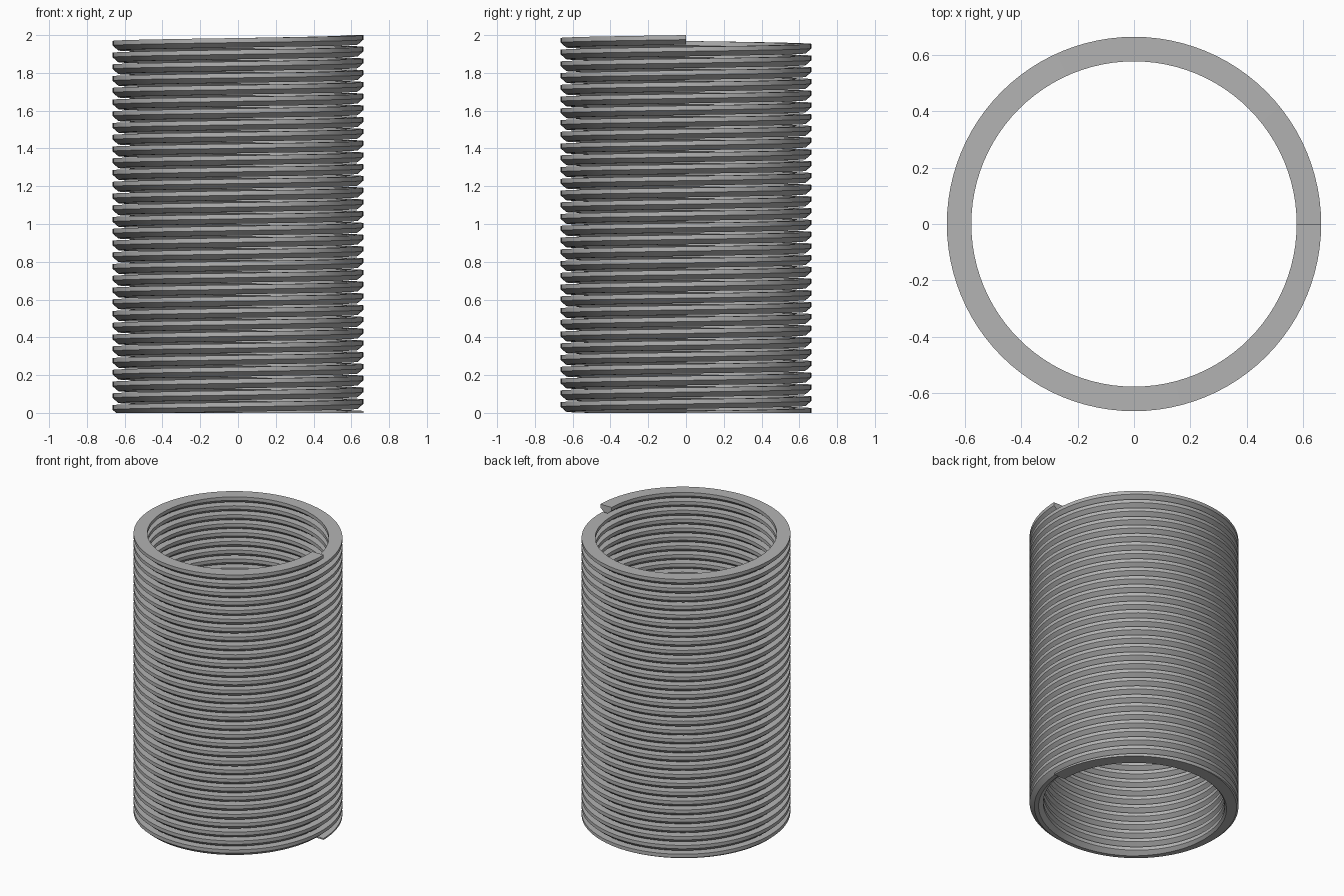
import bpy
import bmesh
from math import cos, sin, tau, radians

cube = bpy.data.objects.get("Cube")
if cube:
    bpy.data.objects.remove(cube)

TURNS = 32
STEPS = 96            # segments per turn
PITCH = 0.0622
TOP = 2.0
INNER, OUTER = 0.577, 0.664
INSET = 0.03          # bevel on the underside of the wire
WALL, DEPTH = 0.024, 0.05

# Wire cross-section: flat top, short walls, bevelled underside (radius, height)
profile = [
    (INNER, 0), (OUTER, 0), (OUTER, -WALL),
    (OUTER - INSET, -DEPTH), (INNER + INSET, -DEPTH), (INNER, -WALL),
]

# Sweep the section up a helix that ends at the top on the +x side
bm = bmesh.new()
rings = []
for i in range(TURNS * STEPS + 1):
    a = tau * i / STEPS
    z = TOP - PITCH * (TURNS - i / STEPS)
    rings.append([bm.verts.new((r * cos(a), r * sin(a), z + h)) for r, h in profile])
n = len(profile)
for low, high in zip(rings, rings[1:]):
    for k in range(n):
        m = (k + 1) % n
        bm.faces.new((low[k], low[m], high[m], high[k]))
bm.faces.new(rings[0])
bm.faces.new(rings[-1])

# Grind the bottom coil flat
cut = bmesh.ops.bisect_plane(
    bm, geom=bm.verts[:] + bm.edges[:] + bm.faces[:],
    plane_co=(0, 0, 0), plane_no=(0, 0, 1), clear_inner=True)
rim = [e for e in cut["geom_cut"] if isinstance(e, bmesh.types.BMEdge)]
bmesh.ops.triangle_fill(bm, edges=rim, use_beauty=True)
bmesh.ops.recalc_face_normals(bm, faces=bm.faces[:])

mesh = bpy.data.meshes.new("coil_spring")
bm.to_mesh(mesh)
bm.free()
spring = bpy.data.objects.new("coil_spring", mesh)
bpy.context.collection.objects.link(spring)

# Plain grey metal
grey = bpy.data.materials.new("grey_metal")
grey.use_nodes = True
colour = (0.45, 0.45, 0.45, 1)
grey.diffuse_color = colour
grey.node_tree.nodes["Principled BSDF"].inputs["Base Color"].default_value = colour
mesh.materials.append(grey)

bpy.ops.object.select_all(action='DESELECT')
spring.select_set(True)
bpy.context.view_layer.objects.active = spring
bpy.ops.object.shade_smooth_by_angle(angle=radians(25))
